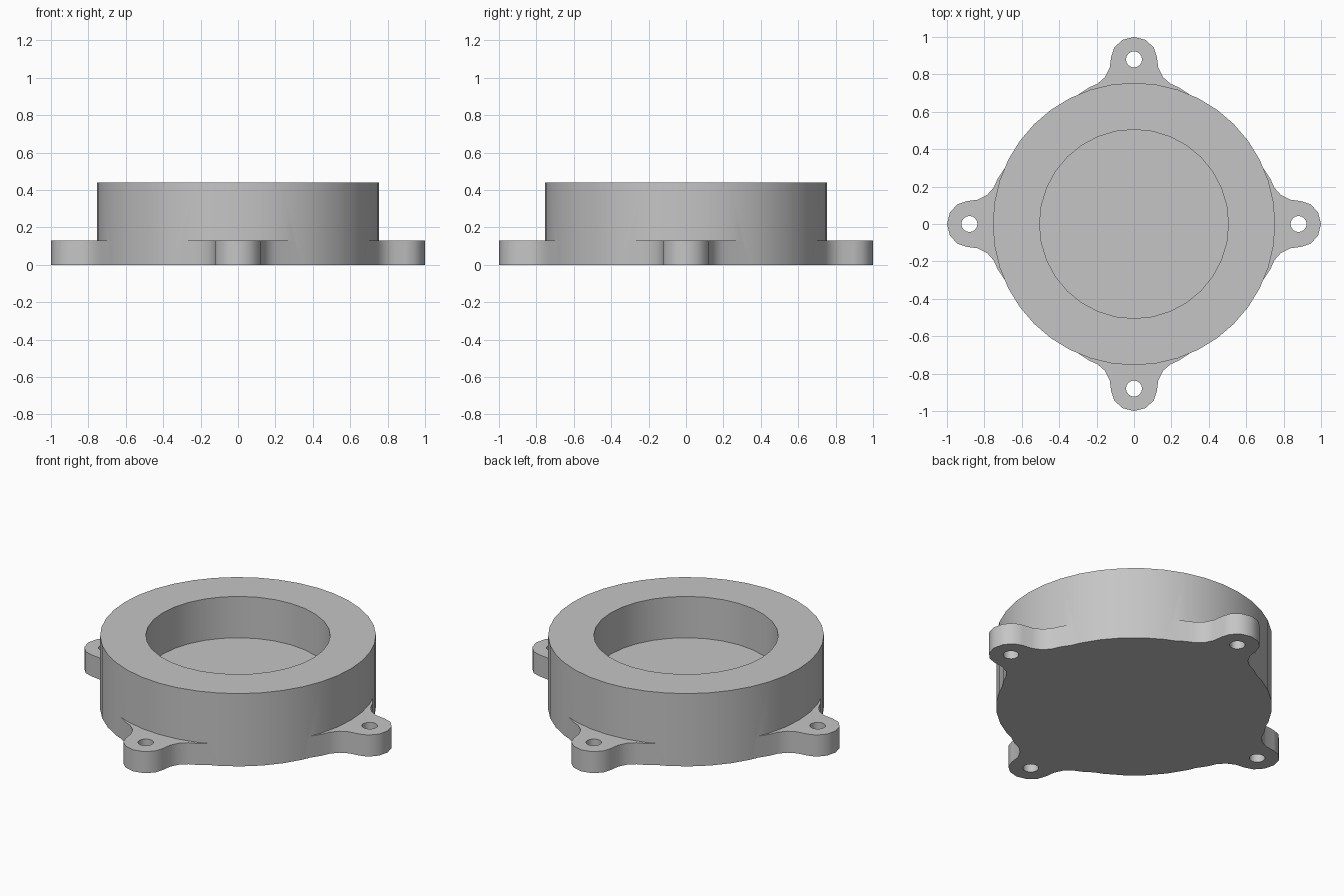
import bpy
import bmesh
from math import cos, sin, pi

if "Cube" in bpy.data.objects:
    bpy.data.objects.remove(bpy.data.objects["Cube"])

HEIGHT, FLOOR, LUG_TOP = 0.44, 0.19, 0.13
BODY_R, RECESS_R, HOLE_R, HOLE_POS = 0.755, 0.505, 0.043, 0.88

grey = bpy.data.materials.new("plain_grey")
grey.use_nodes = True
colour = (0.56, 0.56, 0.56, 1)
grey.diffuse_color = colour
grey.node_tree.nodes["Principled BSDF"].inputs["Base Color"].default_value = colour


def circle(radius, sides, cx=0, cy=0):
    return [(cx + radius * cos(2 * pi * i / sides), cy + radius * sin(2 * pi * i / sides))
            for i in range(sides)]


def quarter_turns(outline):
    """Four copies of an outline, a quarter turn apart."""
    copies = []
    for k in range(4):
        copies.append(outline)
        outline = [(-y, x) for x, y in outline]
    return copies


def prisms(name, outlines, z0, z1):
    """One object holding an upright prism for each outline."""
    bm = bmesh.new()
    for outline in outlines:
        face = bm.faces.new([bm.verts.new((x, y, z0)) for x, y in outline])
        top = bmesh.ops.extrude_face_region(bm, geom=[face])["geom"]
        for v in top:
            if isinstance(v, bmesh.types.BMVert):
                v.co.z = z1
    bmesh.ops.recalc_face_normals(bm, faces=bm.faces)
    mesh = bpy.data.meshes.new(name)
    bm.to_mesh(mesh)
    bm.free()
    mesh.materials.append(grey)
    obj = bpy.data.objects.new(name, mesh)
    bpy.context.collection.objects.link(obj)
    return obj


def combine(target, tool, operation):
    """Apply a boolean and remove the helper."""
    tool.hide_render = True
    mod = target.modifiers.new(operation.lower(), "BOOLEAN")
    mod.operation, mod.solver, mod.object = operation, "EXACT", tool
    bpy.context.view_layer.objects.active = target
    bpy.ops.object.modifier_apply(modifier=mod.name)
    bpy.data.objects.remove(tool)


# Round body
housing = prisms("round_housing", [circle(BODY_R, 40)], 0, HEIGHT)

# Four mounting lugs with rounded tips and flared roots
half = [(0.985, 0.06), (0.945, 0.105), (0.895, 0.122), (0.835, 0.13), (0.785, 0.155),
        (0.75, 0.195), (0.73, 0.24), (0.69, 0.3), (0.55, 0.3)]
lug = [(1, 0)] + half + [(x, -y) for x, y in reversed(half)]
combine(housing, prisms("lugs", quarter_turns(lug), 0, LUG_TOP), "UNION")

# Blind central recess
combine(housing, prisms("recess_cutter", [circle(RECESS_R, 32)], FLOOR, HEIGHT + 0.1), "DIFFERENCE")

# Bolt holes
holes = quarter_turns(circle(HOLE_R, 16, HOLE_POS))
combine(housing, prisms("hole_cutter", holes, -0.1, LUG_TOP + 0.1), "DIFFERENCE")

# Smooth walls, crisp rims
bpy.ops.object.select_all(action="DESELECT")
housing.select_set(True)
bpy.context.view_layer.objects.active = housing
bpy.ops.object.shade_smooth_by_angle(angle=pi / 6)
